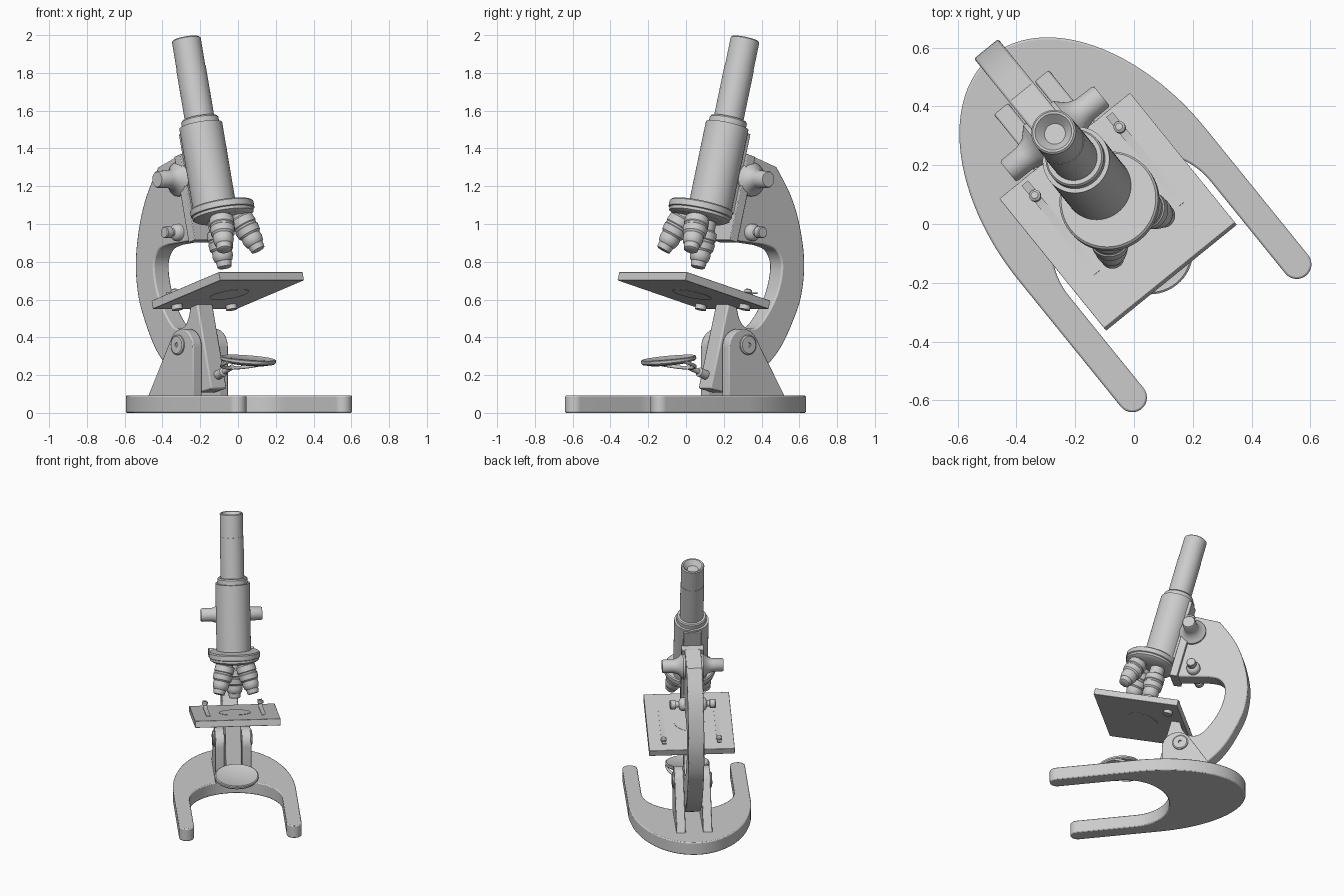
import bpy, bmesh, math
from mathutils import Matrix, Vector

if "Cube" in bpy.data.objects:
    bpy.data.objects.remove(bpy.data.objects["Cube"])

grey = bpy.data.materials.new("light_grey")
grey.diffuse_color = (0.6, 0.6, 0.6, 1)
grey.use_nodes = True
grey.node_tree.nodes["Principled BSDF"].inputs["Base Color"].default_value = grey.diffuse_color

# Standing frame (x sideways, -y forward) and the frame leaning back with the tube
STAND = Matrix.Rotation(math.radians(39), 4, 'Z') @ Matrix.Translation((-0.016, 0, 0))
LEAN = STAND @ Matrix.Rotation(math.radians(-15), 4, 'X')
AXIS = 0.11     # forward position of the optical axis in the leaning frame


def finish(name, bm, matrix, bevel=0):
    bmesh.ops.recalc_face_normals(bm, faces=bm.faces)
    me = bpy.data.meshes.new(name)
    bm.to_mesh(me)
    bm.free()
    me.transform(matrix)
    me.materials.append(grey)
    ob = bpy.data.objects.new(name, me)
    bpy.context.collection.objects.link(ob)
    if bevel:
        mod = ob.modifiers.new("soft_edges", 'BEVEL')
        mod.width, mod.segments = bevel, 2
        mod.limit_method, mod.angle_limit = 'ANGLE', math.radians(50)
    return ob


def lathe(name, profile, matrix, n=48):
    """Spin (radius, height) points about local z."""
    bm = bmesh.new()
    vs = [bm.verts.new((r, 0, z)) for r, z in profile]
    es = [bm.edges.new(p) for p in zip(vs, vs[1:])]
    bmesh.ops.spin(bm, geom=vs + es, cent=(0, 0, 0), axis=(0, 0, 1),
                   angle=math.tau, steps=n, use_duplicate=False)
    bmesh.ops.remove_doubles(bm, verts=bm.verts, dist=1e-5)
    return finish(name, bm, matrix)


def prism(name, points, offset, matrix, bevel=0):
    """Extrude a closed outline of 3D points by an offset."""
    bm = bmesh.new()
    face = bm.faces.new([bm.verts.new(p) for p in points])
    ext = bmesh.ops.extrude_face_region(bm, geom=[face], use_keep_orig=True)
    bmesh.ops.translate(bm, vec=offset,
                        verts=[g for g in ext["geom"] if isinstance(g, bmesh.types.BMVert)])
    return finish(name, bm, matrix, bevel)


def side_prism(name, outline, x0, x1, matrix, bevel=0):
    """Outline given as (forward, up)."""
    return prism(name, [(x0, -s, a) for s, a in outline], (x1 - x0, 0, 0), matrix, bevel)


def box(name, x, s, a, matrix, bevel=0):
    return side_prism(name, [(s[0], a[0]), (s[1], a[0]), (s[1], a[1]), (s[0], a[1])],
                      x[0], x[1], matrix, bevel)


def aim(origin, direction):
    return Matrix.Translation(origin) @ Vector(direction).to_track_quat('Z', 'Y').to_matrix().to_4x4()


def smooth(pts, n=6):
    """Catmull-Rom curve through the points."""
    p = [Vector(q) for q in [pts[0]] + pts + [pts[-1]]]
    out = []
    for a, b, c, d in zip(p, p[1:], p[2:], p[3:]):
        for i in range(n):
            t = i / n
            out.append(0.5 * (2 * b + (c - a) * t + (2 * a - 5 * b + 4 * c - d) * t * t
                              + (3 * b - a - 3 * c + d) * t ** 3))
    return [tuple(v) for v in out] + [pts[-1]]


def arc(cx, cy, rx, ry, a0, a1, n):
    return [(cx + rx * math.cos(math.radians(a0 + (a1 - a0) * i / n)),
             cy + ry * math.sin(math.radians(a0 + (a1 - a0) * i / n))) for i in range(n + 1)]


# Horseshoe base
outline = (arc(0, 0.1, 0.41, 0.65, 0, 180, 48)
           + arc(-0.36, -0.455, 0.05, 0.05, 180, 360, 14)
           + arc(0, -0.05, 0.31, 0.28, 180, 0, 32)
           + arc(0.36, -0.455, 0.05, 0.05, 180, 360, 14))
prism("horseshoe_base", [(x, y, 0) for x, y in outline], (0, 0, 0.092), STAND, 0.007)

# Pillar cheeks with hinge caps
cheek = [(-0.593, 0.085), (-0.21, 0.085)] + arc(-0.31, 0.345, 0.1, 0.1, 0, 150, 16)
for side, sx in (("left", -1), ("right", 1)):
    side_prism("pillar_cheek_" + side, cheek, sx * 0.058, sx * 0.12, STAND, 0.006)
    lathe("hinge_cap_" + side,
          [(0, 0), (0.053, 0), (0.053, 0.008), (0.046, 0.013), (0.012, 0.013), (0.01, 0.007), (0, 0.007)],
          STAND @ aim((sx * 0.12, 0.335, 0.36), (sx, 0, 0)), 32)

# Curved arm and lower limb
arm = ([(-0.05, 1.425)]
       + smooth([(-0.233, 1.41), (-0.366, 1.29), (-0.466, 1.152), (-0.547, 0.971), (-0.572, 0.794),
                 (-0.553, 0.652), (-0.512, 0.505), (-0.45, 0.39), (-0.34, 0.25), (-0.2, 0.165)])
       + [(-0.10, 0.16), (-0.10, 0.63)]
       + smooth([(-0.16, 0.63), (-0.2, 0.565), (-0.255, 0.535), (-0.323, 0.557), (-0.375, 0.649),
                 (-0.41, 0.78), (-0.402, 0.915), (-0.345, 0.982), (-0.26, 0.99)])
       + [(-0.05, 0.96)])
side_prism("arm", arm, -0.053, 0.053, LEAN, 0.008)

# Focus slide behind the tube
box("slide_plate", (-0.075, 0.075), (-0.06, -0.005), (0.95, 1.42), LEAN, 0.004)
box("tube_rack", (-0.06, 0.06), (-0.01, 0.1), (1.09, 1.53), LEAN, 0.004)

# Focus knobs on both sides
coarse = [(0, 0.03), (0.09, 0.03), (0.09, 0.066), (0.075, 0.08), (0.056, 0.1), (0.046, 0.13),
          (0.045, 0.198), (0.04, 0.205), (0, 0.205)]
fine = [(0, 0.03), (0.045, 0.03), (0.045, 0.075), (0.036, 0.088), (0.02, 0.094), (0.02, 0.112),
        (0.031, 0.114), (0.031, 0.148), (0.027, 0.153), (0, 0.153)]
for side, sx in (("left", -1), ("right", 1)):
    lathe("coarse_knob_" + side, coarse, LEAN @ aim((0, 0.074, 1.30), (sx, 0, 0)))
    lathe("fine_knob_" + side, fine, LEAN @ aim((0, 0.152, 1.03), (sx, 0, 0)), 32)

# Body tube, collar, upper tube and hollow eyepiece
on_axis = LEAN @ Matrix.Translation((0, -AXIS, 0))
lathe("body_tube", [(0, 1.08), (0.115, 1.08), (0.115, 1.545), (0, 1.545)], on_axis, 64)
lathe("tube_collar", [(0, 1.54), (0.1, 1.54), (0.1, 1.575), (0.094, 1.583), (0, 1.583)], on_axis, 64)
lathe("upper_tube", [(0, 1.57), (0.079, 1.57), (0.079, 1.86), (0, 1.86)], on_axis, 64)
lathe("eyepiece", [(0, 1.85), (0.077, 1.85), (0.077, 2.014), (0.071, 2.02), (0.063, 2.018),
                   (0.036, 1.985), (0, 1.985)], on_axis, 64)

# Revolving nosepiece and three objectives
lathe("nosepiece", [(0, 1.02), (0.14, 1.02), (0.163, 1.035), (0.163, 1.05), (0.17, 1.054),
                    (0.17, 1.085), (0.163, 1.092), (0, 1.092)],
      LEAN @ Matrix.Translation((0, -0.17, 0)), 64)
objective = [(0, -0.03), (0.048, -0.03), (0.05, 0.035), (0.064, 0.045), (0.066, 0.085), (0.062, 0.09),
             (0.062, 0.1), (0.066, 0.105), (0.062, 0.14), (0.053, 0.15), (0.055, 0.175), (0.048, 0.2),
             (0.042, 0.205), (0.038, 0.235), (0.03, 0.24), (0, 0.24)]
lathe("objective_rear", objective, LEAN @ aim((0, -AXIS, 1.005), (0, 0, -1)), 40)
for side, sx in (("left", -1), ("right", 1)):
    lathe("objective_" + side, objective,
          LEAN @ aim((sx * 0.056, -0.222, 1.045), (sx * 0.25, -0.2, -0.945)), 40)

# Stage with round insert
box("stage", (-0.286, 0.286), (-0.19, 0.397), (0.62, 0.666), LEAN, 0.003)
lathe("stage_insert", [(0, 0.618), (0.105, 0.618), (0.105, 0.668), (0, 0.668)], on_axis)

# Stage clips and their screws
clip = [(0.23, 0.665), (0.23, 0.669), (-0.06, 0.669), (-0.1, 0.682), (-0.165, 0.705),
        (-0.165, 0.697), (-0.1, 0.674), (-0.07, 0.665)]
for side, sx in (("left", -1), ("right", 1)):
    side_prism("clip_" + side, clip, sx * 0.185 - 0.014, sx * 0.185 + 0.014, LEAN)
    lathe("clip_screw_" + side, [(0, 0.595), (0.03, 0.595), (0.03, 0.62), (0.012, 0.622), (0.012, 0.685),
                                 (0.02, 0.688), (0.02, 0.702), (0.012, 0.708), (0, 0.708)],
          LEAN @ Matrix.Translation((sx * 0.185, 0.11, 0)), 24)

# Mirror, yoke and its pivot
lathe("mirror", [(0, -0.02), (0.1, -0.017), (0.14, -0.008), (0.147, 0), (0.147, 0.013), (0.14, 0.017),
                 (0.132, 0.013), (0, 0.01)],
      STAND @ aim((0, -0.105, 0.275), (0, -0.12, 1)), 56)
lathe("mirror_pivot", [(0, 0), (0.025, 0), (0.025, 0.05), (0.014, 0.056), (0.014, 0.13), (0, 0.13)],
      STAND @ aim((0, 0.15, 0.2), (0, -1, 0.35)), 24)
yoke = [Vector((0.14 * math.cos(t), -0.105 + 0.14 * math.sin(t), 0.268 - 0.03 * math.sin(t)))
        for t in [math.pi * i / 16 for i in range(17)]]
for i, (p, q) in enumerate(zip(yoke, yoke[1:])):
    length = (q - p).length + 0.003
    lathe("mirror_yoke_%d" % (i + 1), [(0, 0), (0.009, 0), (0.009, length), (0, length)],
          STAND @ aim(p, q - p), 12)

# Smooth shading with sharp edges kept
for ob in bpy.context.scene.objects:
    ob.select_set(True)
    bpy.context.view_layer.objects.active = ob
bpy.ops.object.shade_smooth_by_angle(angle=math.radians(35))
